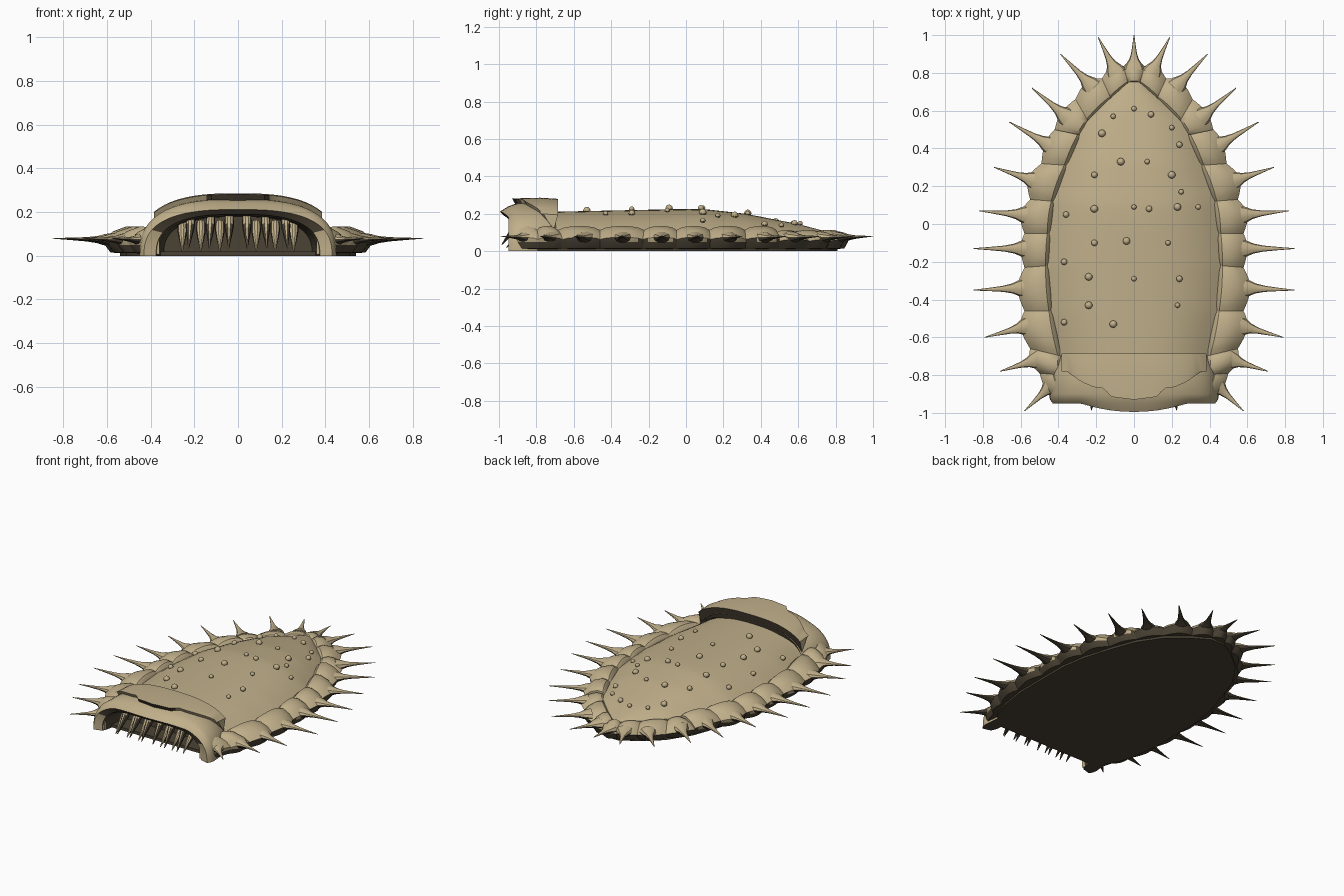
import bpy, bmesh, math
from mathutils import Vector

cube = bpy.data.objects.get("Cube")
if cube:
    bpy.data.objects.remove(cube)


def flat_colour(name, rgba):
    mat = bpy.data.materials.new(name)
    mat.use_nodes = True
    mat.diffuse_color = rgba
    mat.node_tree.nodes["Principled BSDF"].inputs["Base Color"].default_value = rgba
    return mat


tan = flat_colour("tan_shell", (0.53, 0.43, 0.255, 1))
brown = flat_colour("dark_brown_belly", (0.07, 0.055, 0.035, 1))


def faces_down(c, n):
    return n.z < -.2


def finish(name, bm, angle=32, is_dark=faces_down):
    """Make the object; is_dark(centre, normal) picks the brown faces."""
    bmesh.ops.recalc_face_normals(bm, faces=bm.faces)
    bm.normal_update()
    for f in bm.faces:
        f.material_index = int(is_dark(f.calc_center_median(), f.normal))
    mesh = bpy.data.meshes.new(name)
    bm.to_mesh(mesh)
    bm.free()
    mesh.materials.append(tan)
    mesh.materials.append(brown)
    obj = bpy.data.objects.new(name, mesh)
    bpy.context.collection.objects.link(obj)
    bpy.ops.object.select_all(action='DESELECT')
    obj.select_set(True)
    bpy.context.view_layer.objects.active = obj
    bpy.ops.object.shade_smooth_by_angle(angle=math.radians(angle))


def add_loft(bm, rings):
    """Skin closed loops of equal length and cap both ends."""
    loops = [[bm.verts.new(p) for p in ring] for ring in rings]
    n = len(loops[0])
    for a, b in zip(loops, loops[1:]):
        for i in range(n):
            j = (i + 1) % n
            bm.faces.new((a[i], a[j], b[j], b[i]))
    bm.faces.new(loops[0])
    bm.faces.new(loops[-1])


def loft(name, rings, angle, is_dark):
    bm = bmesh.new()
    add_loft(bm, rings)
    finish(name, bm, angle, is_dark)


def add_spike(bm, base, tip, profile, flat=1.0, sides=10):
    """Tapered thorn; profile holds (fraction along, radius)."""
    base, tip = Vector(base), Vector(tip)
    d = (tip - base).normalized()
    side = d.cross(Vector((0, 0, 1))).normalized()
    up = side.cross(d)
    rings = []
    for t, r in profile:
        c = base.lerp(tip, t)
        rings.append([c + side * r * math.cos(a) + up * r * flat * math.sin(a)
                      for a in (math.tau * i / sides for i in range(sides))])
    add_loft(bm, rings)


def interp(x, pts):
    if x <= pts[0][0]:
        return pts[0][1]
    for (x0, y0), (x1, y1) in zip(pts, pts[1:]):
        if x <= x1:
            return y0 + (y1 - y0) * (x - x0) / (x1 - x0)
    return pts[-1][1]


# Plan outlines of the left half, from the rear tip to the front corner
INNER = [(.03, .74), (.12, .66), (.24, .54), (.28, .47), (.35, .31), (.42, .12),
         (.44, -.05), (.45, -.22), (.43, -.46), (.38, -.7), (.38, -.8), (.36, -.93)]
OUTER = [(.055, .835), (.17, .77), (.31, .66), (.42, .5), (.49, .32), (.55, .13),
         (.58, -.05), (.58, -.23), (.58, -.46), (.55, -.66), (.5, -.79), (.41, -.93)]
BASES = [(0, .87), (.115, .84), (.25, .755), (.385, .59), (.47, .43), (.56, .24),
         (.6, .05), (.6, -.13), (.615, -.34), (.6, -.55), (.55, -.73), (.465, -.88)]
TIPS = [(0, 1), (.19, .99), (.39, .9), (.54, .72), (.66, .54), (.74, .3),
        (.82, .07), (.85, -.13), (.85, -.35), (.79, -.6), (.71, -.78), (.58, -.99)]

# Central domed shell
HALF_WIDTH = [(y, x + .012) for x, y in reversed(INNER)] + [(.77, .006)]
CREST = [(-.75, .21), (0, .226), (.1, .225), (.32, .2), (.6, .145), (.77, .1)]


def shell_z(x, y):
    edge = .098
    s = min(1, abs(x) / interp(y, HALF_WIDTH))
    return edge + (interp(y, CREST) - edge) * (1 - s ** 2.6)


rings = []
steps = 40
for k in range(steps + 1):
    y = -.74 + 1.51 * k / steps
    w = interp(y, HALF_WIDTH)
    arch = [(w * i / 10, y, shell_z(w * i / 10, y)) for i in range(-10, 11)]
    rings.append(arch + [(w, y, .01), (-w, y, .01)])
loft("domed_shell", rings, 40, lambda c, n: n.z < -.2 or n.y < -.9)

# Wart-like bumps on the shell
BUMPS = [(-.11, .57), (.09, .58), (-.17, .48), (.2, .51), (.24, .42), (-.07, .33),
         (.07, .33), (-.21, .26), (.2, .26), (.25, .17), (-.36, .05), (-.21, .08),
         (0, .09), (.08, .08), (.23, .09), (.34, .09), (-.21, -.1), (-.04, -.09),
         (.18, -.1), (-.37, -.2), (-.24, -.28), (0, -.29), (.24, -.29), (-.24, -.43),
         (.23, -.43), (-.37, -.52), (-.11, -.53), (0, .61)]
bm = bmesh.new()
for i, (x, y) in enumerate(BUMPS):
    made = bmesh.ops.create_icosphere(bm, subdivisions=2, radius=.014 + .003 * (i % 3))
    bmesh.ops.translate(bm, verts=made["verts"], vec=(x, y, shell_z(x, y) + .006))
finish("shell_bumps", bm, 60)

# Rim plates, each bulging and carrying one thorn
SECTION = [(0, .095), (.03, .112), (.14, .13), (.4, .135), (.75, .112), (1, .075),
           (.97, .05), (.82, .015), (0, .005)]
THORN = [(0, .055), (.15, .043), (.28, .026), (.45, .016), (.7, .009), (1, .002)]


def rim_plate(name, i0, i1, o0, o1, base, tip):
    i0, i1, o0, o1, base, tip = (Vector(p) for p in (i0, i1, o0, o1, base, tip))
    bulge = base - (o0 + o1) / 2
    low = .85 if base.y > .5 else 1
    rings = []
    for k in range(9):
        u = k / 8
        crown = math.sin(math.pi * u) if 0 < u < 1 else 0
        inner = i0.lerp(i1, u)
        outer = o0.lerp(o1, u) + bulge * crown
        lift = low * (.84 + .16 * crown ** .6)
        rings.append([(*inner.lerp(outer, v), z * lift if z > .06 else z)
                      for v, z in SECTION])
    bm = bmesh.new()
    add_loft(bm, rings)
    root = base - (tip - base).normalized() * .05
    add_spike(bm, (*root, .072), (*tip, .08), THORN, .65)
    finish(name, bm)


def flip(p, side):
    return (p[0] * side, p[1])


rim_plate("rear_plate", flip(INNER[0], -1), INNER[0], flip(OUTER[0], -1), OUTER[0],
          BASES[0], TIPS[0])
for side, label in ((1, "left"), (-1, "right")):
    for k in range(1, len(TIPS)):
        pts = (INNER[k - 1], INNER[k], OUTER[k - 1], OUTER[k], BASES[k], TIPS[k])
        rim_plate(f"{label}_rim_plate_{k}", *(flip(p, side) for p in pts))

# Flat dark underside, stopping short of the mouth
outline = [(x * .93, max(y * .97, -.86)) for x, y in OUTER]
outline += [(-x, y) for x, y in reversed(outline)]
loft("underside", [[(x, y, z) for x, y in outline] for z in (0, .02)], 32,
     lambda c, n: True)

# Arched hood: (y, half width, height, lip bulge) around its thickness
HOOD = [(-.72, .38, .2, 0), (-.695, .4, .24, 0), (-.78, .44, .262, 0), (-.9, .45, .258, 0),
        (-.93, .445, .24, .02), (-.95, .43, .212, .045), (-.935, .375, .19, .04),
        (-.9, .36, .182, 0), (-.74, .34, .178, 0)]
POWER = 2.7


def arch_point(w, h, a):
    c, s = math.cos(a), max(0, math.sin(a))
    return math.copysign(abs(c) ** (2 / POWER) * w, c), s ** (2 / POWER) * h


rings = []
for k in range(41):
    ring = []
    for y, w, h, lip in HOOD:
        x, z = arch_point(w, h, math.pi * k / 40)
        ring.append((x, y - lip * max(0, 1 - (x / .28) ** 2), z))
    rings.append(ring)
loft("hood", rings, 32,
     lambda c, n: n.y > .5 or n.z < -.2 or (n.x * c.x < -.1 and abs(n.y) < .6))

# Raised brow plate with a stepped front edge
BROW_FRONT = [(0, -.93), (.12, -.915), (.16, -.87), (.21, -.865), (.28, -.835), (.385, -.76)]
rings = []
for k in range(33):
    x = -.385 + .77 * k / 32
    front = interp(abs(x), BROW_FRONT)
    z = .262 * (1 - (abs(x) / .45) ** POWER) ** (1 / POWER)
    top = z + .024
    rings.append([(x, -.705, z - .06), (x, -.685, top - .006), (x, -.78, top),
                  (x, front, top - .004), (x, front + .02, z - .015)])
loft("brow_plate", rings, 32,
     lambda c, n: n.y > .5 or (n.z < -.2 and abs(c.x) < .15))

# Mouth feelers hanging inside the hood opening, dark underneath
FEELER = [(0, .02), (.3, .022), (.6, .014), (1, .002)]
bm = bmesh.new()
for side in (1, -1):
    for x in (.04, .125, .215):
        add_spike(bm, (x * side, -.87, .18), (x * side * 1.05, -.985, .035), FEELER)
    for x in (.083, .17, .255):
        add_spike(bm, (x * side, -.83, .15), (x * side, -.96, .02), FEELER)
finish("mouth_feelers", bm, 32, lambda c, n: n.z < .4)
